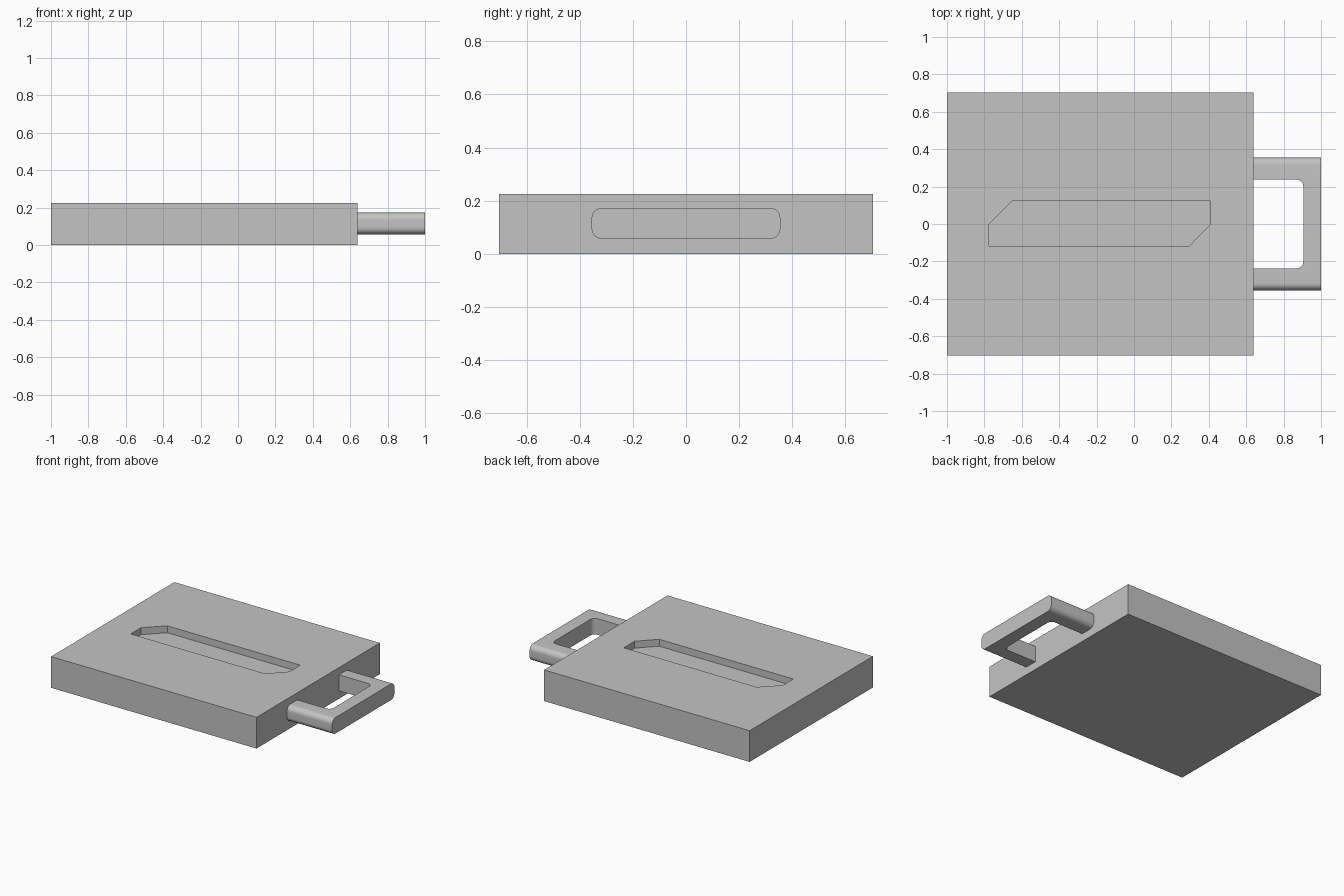
import bpy, bmesh, math
from mathutils import Vector

if "Cube" in bpy.data.objects:
    bpy.data.objects.remove(bpy.data.objects["Cube"])

grey = bpy.data.materials.new("plain_grey")
grey.use_nodes = True
grey.diffuse_color = (0.55, 0.55, 0.55, 1)
grey.node_tree.nodes["Principled BSDF"].inputs["Base Color"].default_value = (0.55, 0.55, 0.55, 1)


def prism(name, outline, direction):
    """Extrude a flat outline into a closed solid."""
    bm = bmesh.new()
    face = bm.faces.new([bm.verts.new(p) for p in outline])
    ext = bmesh.ops.extrude_face_region(bm, geom=[face])
    moved = [g for g in ext["geom"] if isinstance(g, bmesh.types.BMVert)]
    bmesh.ops.translate(bm, verts=moved, vec=Vector(direction))
    bmesh.ops.recalc_face_normals(bm, faces=bm.faces)
    mesh = bpy.data.meshes.new(name)
    bm.to_mesh(mesh)
    bm.free()
    mesh.materials.append(grey)
    obj = bpy.data.objects.new(name, mesh)
    bpy.context.collection.objects.link(obj)
    return obj


def rounded_rect(a0, a1, b0, b1, r, steps=10):
    """Counter-clockwise 2D outline with rounded corners."""
    centres = [(a1 - r, b1 - r), (a0 + r, b1 - r), (a0 + r, b0 + r), (a1 - r, b0 + r)]
    points = []
    for q, (ca, cb) in enumerate(centres):
        for i in range(steps + 1):
            t = math.pi / 2 * (q + i / steps)
            points.append((ca + r * math.cos(t), cb + r * math.sin(t)))
    return points


def activate(obj):
    bpy.ops.object.select_all(action="DESELECT")
    obj.select_set(True)
    bpy.context.view_layer.objects.active = obj


def cut(target, cutter):
    """Subtract the cutter and discard it."""
    cutter.hide_render = True
    mod = target.modifiers.new("cut", "BOOLEAN")
    mod.operation = "DIFFERENCE"
    mod.solver = "EXACT"
    mod.object = cutter
    activate(target)
    bpy.ops.object.modifier_apply(modifier=mod.name)
    bpy.data.objects.remove(cutter)


# Flat slab body
W, H = 0.703, 0.225
body = prism("body", [(-1, -W, 0), (0.64, -W, 0), (0.64, W, 0), (-1, W, 0)], (0, 0, H))

# Shallow slot with two clipped corners
slot = [(-0.775, -0.117), (0.295, -0.117), (0.41, 0), (0.41, 0.123), (-0.65, 0.123), (-0.775, 0)]
cut(body, prism("slot_cutter", [(x, y, 0.175) for x, y in slot], (0, 0, 0.2)))

# Handle bar with rounded long edges, opened up by a rounded window
section = rounded_rect(-0.355, 0.355, 0.057, 0.173, 0.038)
handle = prism("handle", [(0.63, y, z) for y, z in section], (0.37, 0, 0))
window = rounded_rect(0.5, 0.905, -0.237, 0.237, 0.035)
cut(handle, prism("window_cutter", [(x, y, -0.1) for x, y in window], (0, 0, 0.5)))
activate(handle)
bpy.ops.object.shade_smooth_by_angle(angle=math.radians(30))
